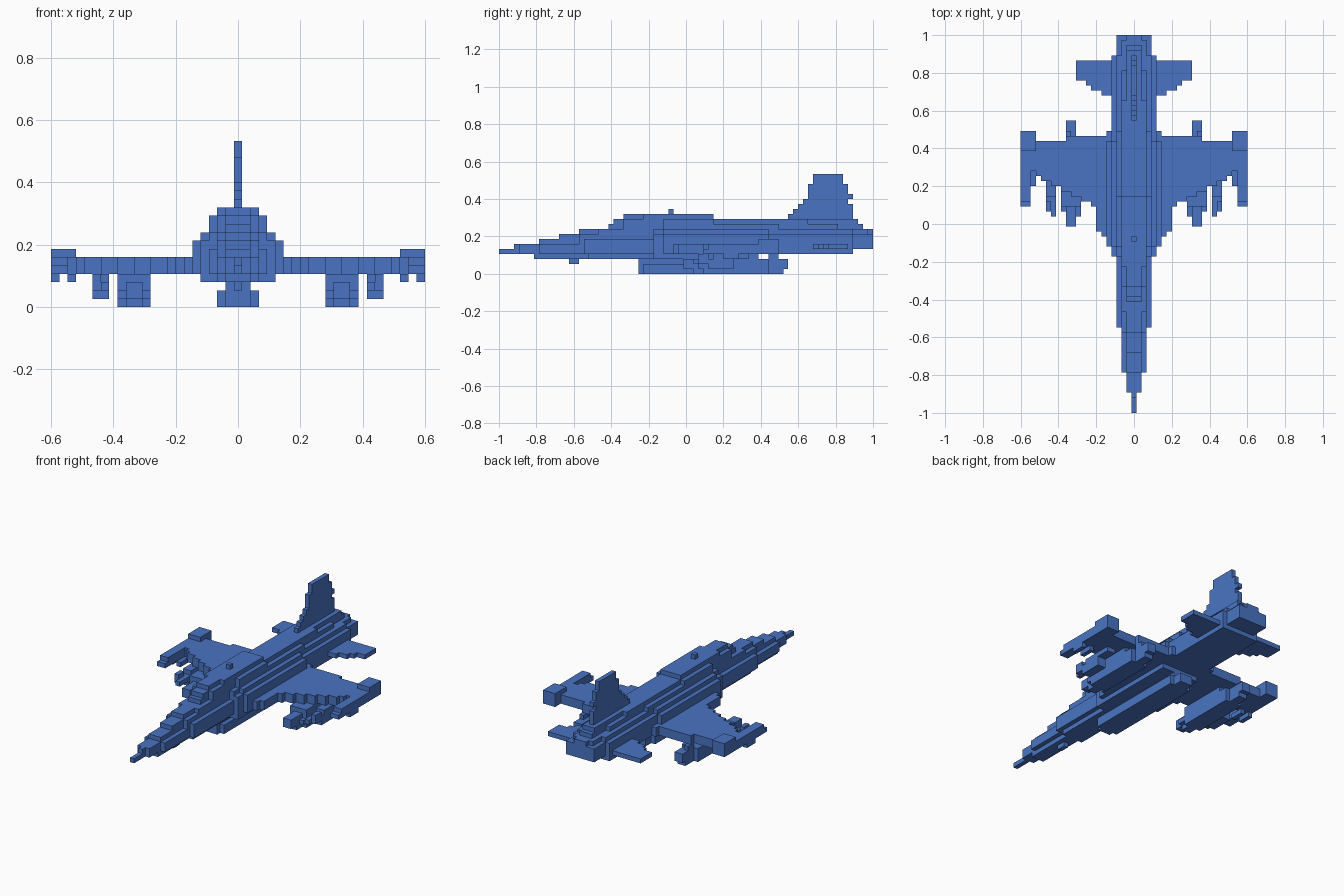
import bpy
import bmesh
from mathutils import Vector

cube = bpy.data.objects.get("Cube")
if cube:
    bpy.data.objects.remove(cube, do_unlink=True)

V = 2 / 75  # edge of one block; the model is 45 x 75 x 20 blocks

blue = bpy.data.materials.new("blue")
blue.use_nodes = True
COLOUR = (0.068, 0.175, 0.545, 1)
blue.diffuse_color = COLOUR
blue.node_tree.nodes["Principled BSDF"].inputs["Base Color"].default_value = COLOUR


def blocks(x0, x1, y0, y1, z0, z1):
    """Cells from column x0 to x1 inclusive, y and z as half-open ranges."""
    return {(x, y, z) for x in range(x0, x1 + 1)
            for y in range(y0, y1) for z in range(z0, z1)}


def union(rows):
    return set().union(*(blocks(*r) for r in rows))


def centred(rows):
    """Rows are half width, y0, y1, z0, z1."""
    return union([(-w, w, *r) for w, *r in rows])


def mirrored(cells):
    return {(-x, y, z) for x, y, z in cells}


parts = {}

# Nose and cockpit section
parts["nose"] = centred([
    (0, 0, 4, 4, 5), (0, 3, 8, 4, 6), (1, 4, 9, 4, 6), (1, 7, 18, 3, 4),
    (2, 8, 31, 4, 6), (1, 8, 17, 6, 7), (1, 12, 17, 7, 8),
    (3, 17, 31, 4, 7), (2, 16, 31, 6, 8), (1, 16, 22, 8, 9),
    (2, 18, 31, 3, 4), (0, 14, 16, 2, 3)])

# Canopy rising out of the nose
parts["canopy"] = centred([
    (2, 20, 33, 8, 9), (1, 22, 33, 9, 10), (1, 23, 33, 10, 11),
    (1, 25, 33, 11, 12), (2, 25, 33, 9, 11)])

# Main body with the intake sides
parts["fuselage"] = centred([
    (4, 31, 52, 3, 4), (4, 31, 71, 4, 8), (5, 33, 54, 4, 8),
    (4, 33, 54, 8, 9), (3, 31, 68, 8, 9), (3, 33, 56, 9, 10)])

# Stepped ridge along the back, with its small aerial
parts["spine"] = centred([
    (2, 33, 68, 9, 10), (3, 33, 43, 10, 11), (2, 29, 43, 11, 12),
    (1, 43, 72, 10, 11), (2, 43, 62, 10, 11), (1, 68, 73, 9, 10),
    (0, 34, 35, 12, 13)])

# Exhaust section
parts["exhaust"] = centred([(3, 70, 75, 5, 8), (1, 68, 75, 8, 9), (2, 68, 74, 8, 9),
                            (3, 68, 71, 8, 9)])

# Tail fin: first and last cell of each row, from the bottom up
FIN = [(58, 71), (58, 71), (59, 71), (60, 71), (61, 70), (62, 71),
       (62, 70), (62, 70), (63, 69), (63, 69)]
parts["tail_fin"] = centred([(0, a, b, 10 + i, 11 + i) for i, (a, b) in enumerate(FIN)])

# Wing: front edge and rear edge of each column of blocks
wing = blocks(5, 5, 33, 56, 4, 6) | blocks(6, 6, 35, 55, 4, 6) | blocks(7, 7, 36, 55, 4, 6)
for x in range(8, 20):
    front = 41 + round((x - 8) * 6 / 11)
    wing |= blocks(x, x, front, 55 if x < 14 else 54, 4, 6)

# Tailplane
tailplane = union([
    (4, 4, 62, 71, 5, 6), (5, 6, 63, 70, 5, 6), (7, 8, 64, 70, 5, 6),
    (9, 9, 65, 70, 5, 6), (10, 11, 66, 70, 5, 6)])

# Wingtip rail and missile
wingtip = union([
    (20, 22, 48, 56, 4, 6), (20, 22, 52, 56, 6, 7),
    (21, 22, 42, 48, 4, 6), (21, 21, 41, 42, 4, 5),
    (22, 22, 41, 48, 4, 5), (20, 20, 45, 48, 3, 4), (22, 22, 45, 48, 3, 4)])

# Outer store with pylon
outer_store = union([
    (16, 17, 42, 47, 1, 3), (16, 16, 39, 42, 2, 3), (17, 17, 40, 42, 2, 4),
    (16, 17, 43, 50, 3, 4)])

# Inner cluster of stores
inner_store = union([
    (11, 14, 41, 54, 0, 3), (12, 13, 37, 58, 1, 3), (12, 13, 39, 57, 0, 1),
    (11, 11, 39, 41, 1, 2), (14, 14, 40, 41, 1, 2), (11, 14, 41, 52, 3, 4),
    (13, 13, 54, 56, 3, 4)])

for name, cells in (("wing", wing), ("tailplane", tailplane), ("wingtip_missile", wingtip),
                    ("outer_store", outer_store), ("inner_store", inner_store)):
    parts["left_" + name] = cells
    parts["right_" + name] = mirrored(cells)

# Belly tank and its pylon
parts["belly_tank"] = centred([(2, 29, 52, 0, 2), (1, 28, 54, 0, 2)])
parts["belly_pylon"] = centred([(1, 28, 52, 2, 3)])

solid = set().union(*parts.values())

# Corners of each block side, counter-clockwise seen from outside
SIDES = {
    (1, 0, 0): ((1, 0, 0), (1, 1, 0), (1, 1, 1), (1, 0, 1)),
    (-1, 0, 0): ((0, 0, 0), (0, 0, 1), (0, 1, 1), (0, 1, 0)),
    (0, 1, 0): ((0, 1, 0), (0, 1, 1), (1, 1, 1), (1, 1, 0)),
    (0, -1, 0): ((0, 0, 0), (1, 0, 0), (1, 0, 1), (0, 0, 1)),
    (0, 0, 1): ((0, 0, 1), (1, 0, 1), (1, 1, 1), (0, 1, 1)),
    (0, 0, -1): ((0, 0, 0), (0, 1, 0), (1, 1, 0), (1, 0, 0)),
}

# Turn every part into a blocky skin of its exposed sides
done = set()
for name, cells in parts.items():
    bm = bmesh.new()
    corner = {}
    for x, y, z in sorted(cells - done):
        for (dx, dy, dz), quad in SIDES.items():
            if (x + dx, y + dy, z + dz) in solid:
                continue
            verts = []
            for cx, cy, cz in quad:
                key = (x + cx, y + cy, z + cz)
                if key not in corner:
                    corner[key] = bm.verts.new(
                        Vector((key[0] - 0.5, key[1] - 37.5, key[2])) * V)
                verts.append(corner[key])
            bm.faces.new(verts)
    done |= cells
    mesh = bpy.data.meshes.new(name)
    bm.to_mesh(mesh)
    bm.free()
    mesh.materials.append(blue)
    bpy.context.collection.objects.link(bpy.data.objects.new(name, mesh))
